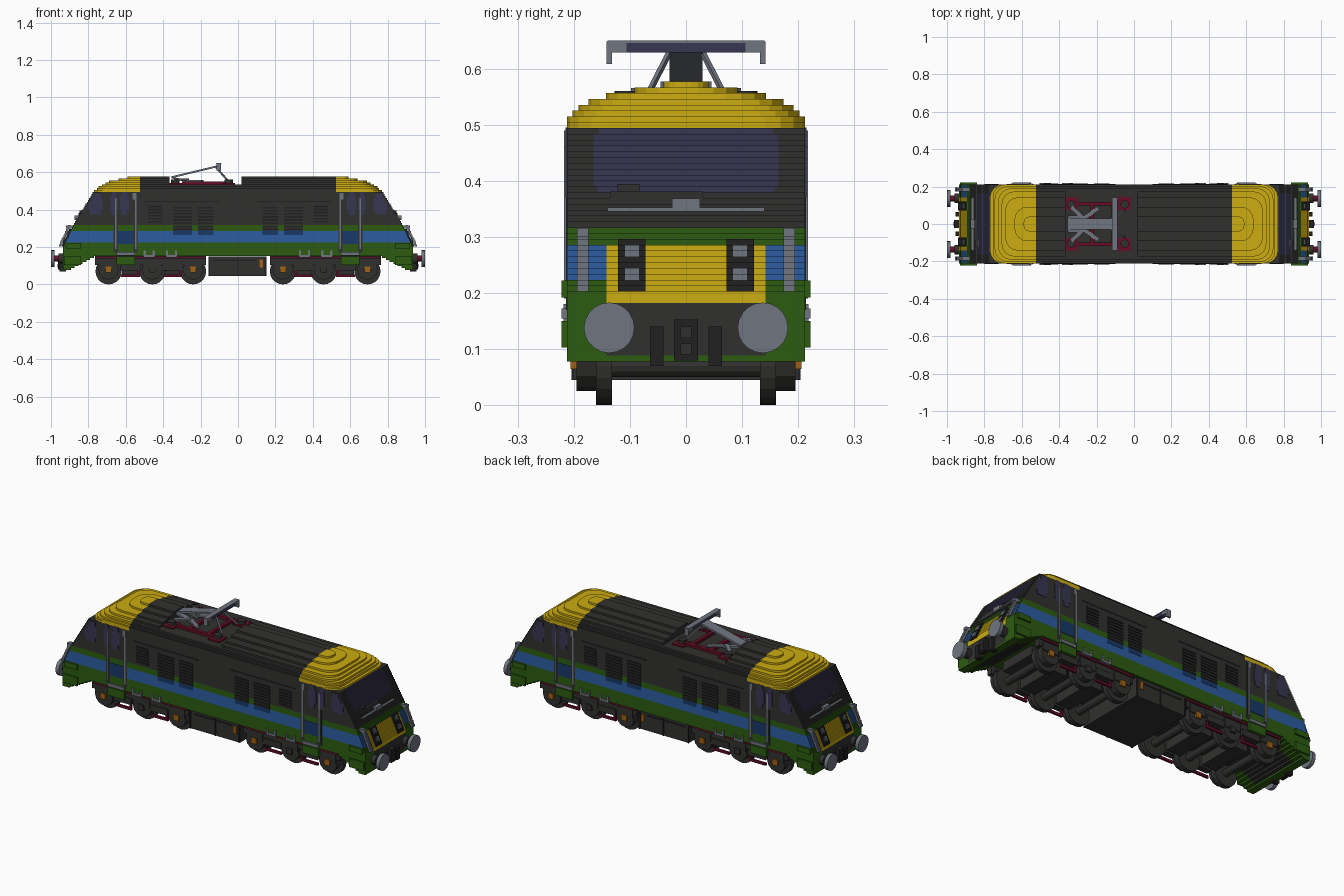
import bpy, bmesh, math
from mathutils import Vector

if "Cube" in bpy.data.objects:
    bpy.data.objects.remove(bpy.data.objects["Cube"])

# ---- materials (sRGB 0-255 turned linear) ----
COLOURS = {"charcoal": (48, 48, 47), "yellow": (204, 172, 18), "green": (44, 92, 16),
           "blue": (44, 92, 160), "dark_blue": (24, 56, 104), "glass": (56, 54, 82),
           "grey": (112, 117, 127), "dark_red": (100, 14, 40), "orange": (160, 98, 22),
           "black": (33, 33, 33)}
NAMES = list(COLOURS)
MATS = []
for n, rgb in COLOURS.items():
    lin = [((c / 255 + .055) / 1.055) ** 2.4 for c in rgb] + [1]
    m = bpy.data.materials.new(n)
    m.use_nodes = True
    m.diffuse_color = lin
    m.node_tree.nodes["Principled BSDF"].inputs["Base Color"].default_value = lin
    MATS.append(m)


class Part:
    """One object gathered from boxes, prisms, cylinders and beams."""
    def __init__(self, name):
        self.name, self.bm = name, bmesh.new()

    def prism(self, pts, z0, z1, mat):
        lo = [self.bm.verts.new((x, y, z0)) for x, y in pts]
        hi = [self.bm.verts.new((x, y, z1)) for x, y in pts]
        faces = [self.bm.faces.new(lo[::-1]), self.bm.faces.new(hi)]
        for i in range(len(pts)):
            j = (i + 1) % len(pts)
            faces.append(self.bm.faces.new((lo[i], lo[j], hi[j], hi[i])))
        for f in faces:
            f.material_index = NAMES.index(mat)

    def box(self, x, y, z, mat, mx=False, my=False):
        for sx in ((1, -1) if mx else (1,)):
            for sy in ((1, -1) if my else (1,)):
                xa, xb = sorted((x[0] * sx, x[1] * sx))
                ya, yb = sorted((y[0] * sy, y[1] * sy))
                self.prism([(xa, ya), (xb, ya), (xb, yb), (xa, yb)], z[0], z[1], mat)

    def cyl(self, c, r, depth, axis, mat, sides=16):
        rot = Vector((0, 0, 1)).rotation_difference(Vector(axis)).to_matrix().to_4x4()
        rot.translation = c
        out = bmesh.ops.create_cone(self.bm, cap_ends=True, segments=sides, radius1=r,
                                    radius2=r, depth=depth, matrix=rot)
        for f in {f for v in out["verts"] for f in v.link_faces}:
            f.material_index = NAMES.index(mat)

    def beam(self, p, q, width, thick, mat):
        p, q = Vector(p), Vector(q)
        d = (q - p).normalized()
        side = d.cross(Vector((0, 0, 1))).normalized() * width / 2
        up = side.cross(d).normalized() * thick / 2
        a, b = [[self.bm.verts.new(e + s * side + u * up)
                 for s, u in ((-1, -1), (1, -1), (1, 1), (-1, 1))] for e in (p, q)]
        quads = [a[::-1], b] + [[a[i], a[(i + 1) % 4], b[(i + 1) % 4], b[i]] for i in range(4)]
        for f in quads:
            self.bm.faces.new(f).material_index = NAMES.index(mat)

    def finish(self):
        bmesh.ops.recalc_face_normals(self.bm, faces=self.bm.faces)
        me = bpy.data.meshes.new(self.name)
        self.bm.to_mesh(me)
        self.bm.free()
        for m in MATS:
            me.materials.append(m)
        bpy.context.collection.objects.link(bpy.data.objects.new(self.name, me))


def lerp(table, z):
    for (a, u), (b, v) in zip(table, table[1:]):
        if z <= b:
            return u + (v - u) * max(0, (z - a) / (b - a))
    return table[-1][1]


H, TOP = .0104, .577
LENGTH = [(.08, .935), (.2, .935), (.315, .882), (.497, .772), (.525, .745), (.556, .69), (.577, .59)]
WIDTH = [(.517, .212), (.527, .2), (.537, .19), (.547, .172), (.557, .14), (.567, .09), (.577, .04)]
layers = [(TOP - H * (k + 1), TOP - H * k) for k in range(48)]

# ---- body shell and cab ends, stacked in thin layers ----
body, nose, roof, fittings = Part("body_shell"), Part("cab_ends"), Part("roof"), Part("cab_end_fittings")
for z0, z1 in layers:
    zm, z = (z0 + z1) / 2, (z0, z1)
    L, W = lerp(LENGTH, z1 if zm > .5 else zm), lerp(WIDTH, z1)
    if zm > .495:
        # roof: dark centre with a well, yellow rounded ends
        if zm > .54:
            roof.box((-.525, -.366), (-W, W), z, "charcoal")
            roof.box((.02, .525), (-W, W), z, "charcoal")
        else:
            roof.box((-.525, .525), (-W, W), z, "charcoal")
        r = min(W * .8, .07)
        arc = [(L - r + r * math.sin(t * math.pi / 8), W - r + r * math.cos(t * math.pi / 8)) for t in range(5)]
        outline = [(.525, W)] + arc + [(x, -y) for x, y in arc[::-1]] + [(.525, -W)]
        roof.prism(outline, z0, z1, "yellow")
        roof.prism([(-x, y) for x, y in outline], z0, z1, "yellow")
        continue
    side = "charcoal" if zm > .315 else "green" if zm > .285 else "blue" if zm > .22 else "green"
    inner = L - .05
    if zm > .15:
        body.box((-inner, inner), (-W, W), z, side)
    else:
        inner = .76 + (.15 - zm) / .07 * .14
    # middle strip of each cab end: windscreen, yellow panel, dark lower panel
    mid, half = side, .142
    if .375 < zm:
        d = max(0, abs(zm - .435) - .035)
        mid, half = "glass", .165 - d * d * 30
    elif .182 < zm < .285:
        mid = "yellow"
    elif .09 < zm < .182:
        mid = "charcoal"
    nose.box((inner, L), (half, W), z, side, True, True)
    nose.box((inner, L), (-half, half), z, mid, True)
    # lamp clusters and handrails follow the sloping face
    if .2 < zm < .3:
        fittings.box((L - .01, L + .01), (.072, .121), z, "black", True, True)
        if .222 < zm < .247 or .268 < zm < .284:
            fittings.box((L, L + .014), (.083, .11), z, "grey", True, True)
    if .205 < zm < .315:
        fittings.box((L + .012, L + .026), (.174, .194), z, "grey", True, True)
fittings.box((.87, .92), (.174, .194), (.3, .315), "grey", True, True)
# wipers
fittings.box((.84, .871), (-.14, .14), (.345, .352), "grey", True)
fittings.box((.84, .873), (-.025, .025), (.345, .368), "grey", True)
fittings.box((.83, .853), (-.135, .03), (.368, .381), "charcoal", True)
fittings.box((.82, .848), (-.122, -.083), (.381, .394), "charcoal", True)
# lower corner bulges and coupling gear
fittings.box((.84, .93), (.21, .222), (.103, .15), "green", True, True)
fittings.box((.84, .92), (.21, .222), (.192, .222), "green", True, True)
fittings.box((.92, .955), (.04, .064), (.07, .14), "black", True, True)
fittings.box((.92, .962), (-.021, .021), (.08, .153), "black", True)
fittings.box((.955, .966), (-.01, .01), (.09, .11), "charcoal", True)
fittings.box((.955, .966), (-.01, .01), (.12, .14), "charcoal", True)
for p in (body, nose, roof, fittings):
    p.finish()

# ---- buffers ----
buffers = Part("buffers")
for sx in (1, -1):
    for sy in (1, -1):
        buffers.cyl((sx * .95, sy * .137, .138), .016, .07, (1, 0, 0), "dark_red")
        buffers.cyl((sx * .99, sy * .137, .138), .045, .02, (1, 0, 0), "grey", 20)
        buffers.cyl((sx * .945, sy * .137, .138), .026, .03, (1, 0, 0), "charcoal")
buffers.finish()

# ---- side windows, doors, vents and step plates ----
sides = Part("side_details")
S = (.208, .2145)
for x0, x1, za, zb in ((.725, .80, .375, .485), (.645, .682, .37, .495), (.583, .632, .37, .495)):
    n = 5
    for i in range(n):
        za1, zb1 = za + (zb - za) * i / n, za + (zb - za) * (i + 1) / n
        cut = .008 if i in (0, n - 1) else 0
        out = min(x1 - cut, lerp(LENGTH, zb1) - .008)
        sides.box((x0 + cut, out), S, (za1, zb1), "glass", True, True)
sides.box((.56, .645), S, (.215, .285), "dark_blue", True, True)
for x in (.548, .654):
    sides.box((x - .012, x + .012), (.208, .2135), (.17, .48), "charcoal", True, True)
    sides.box((x - .004, x + .004), (.208, .217), (.19, .46), "grey", True, True)
sides.box((.543, .563), (.208, .217), (.455, .49), "grey", True, True)
sides.box((.55, .65), (.205, .222), (.155, .172), "grey", True, True)
sides.box((.55, .65), (.205, .222), (.105, .15), "green", True, True)
for x in (.355, .475):
    sides.box((x - .03, x + .03), (.205, .2185), (.145, .158), "grey", True, True)
    for d in (-.024, .024):
        sides.box((x + d - .006, x + d + .006), (.205, .2185), (.158, .18), "grey", True, True)
for x, hw, z0 in ((.172, .042, .265), (.297, .05, .265), (.442, .038, .33)):
    if z0 < .3:
        sides.box((x - hw, x + hw), (.208, .2135), (z0, .287), "dark_blue", True, True)
        sides.box((x - hw, x + hw), (.208, .2135), (.287, .315), "charcoal", True, True)
    z = max(z0, .29)
    while z < .415:
        sides.box((x - hw, x + hw), (.208, .2165), (z, z + .009), "black", True, True)
        z += .0165
sides.box((.10, .50), (.208, .2135), (.44, .447), "black", True, True)
sides.finish()

# ---- bogies and underframe ----
wheels, bogie, under = Part("wheels_and_axles"), Part("bogie_frames"), Part("underframe")
for sx in (1, -1):
    for ax in (.24, .458, .692):
        x = sx * ax
        wheels.cyl((x, 0, .07), .02, .28, (0, 1, 0), "charcoal", 12)
        for sy in (1, -1):
            wheels.cyl((x, sy * .146, .07), .07, .028, (0, 1, 0), "charcoal", 20)
            wheels.cyl((x, sy * .175, .08), .055, .04, (0, 1, 0), "charcoal", 12)
            bogie.box((x - .05, x + .05), (sy * .16, sy * .2), (.085, .135), "charcoal")
            cap = "charcoal" if ax == .458 else "orange"
            bogie.box((x - .016, x + .016), (sy * .195, sy * .206), (.065, .097), cap)
bogie.box((.17, .765), (.165, .195), (.105, .152), "charcoal", True, True)
bogie.box((.20, .74), (-.11, .11), (.1, .152), "charcoal", True)
for x in (.35, .575):
    bogie.box((x - .045, x + .045), (-.12, .12), (.05, .11), "charcoal", True)
    bogie.box((x - .055, x + .055), (.165, .2), (.075, .11), "charcoal", True, True)
    bogie.box((x - .05, x + .05), (.18, .192), (.04, .053), "dark_red", True, True)
    bogie.box((x - .05, x - .038), (.18, .192), (.05, .08), "dark_red", True, True)
under.box((-.158, .152), (-.2, .2), (.045, .15), "charcoal")
for x in (-.155, 0, .146):
    under.box((x - .004, x + .004), (.195, .204), (.045, .14), "black", my=True)
under.box((-.13, .1), (.195, .203), (.125, .133), "black", my=True)
under.box((.115, .133), (.195, .207), (.09, .132), "orange", my=True)
under.box((.17, .76), (.198, .204), (.138, .149), "dark_red", True, True)
for p in (wheels, bogie, under):
    p.finish()

# ---- pantograph on its red frame ----
base, arm = Part("pantograph_base"), Part("pantograph_arm")
FLOOR = .534
base.box((-.30, -.06), (.098, .118), (FLOOR, .55), "dark_red", my=True)
for x in (-.335, -.05):
    base.box((x - .035, x + .035), (.075, .145), (FLOOR, .543), "dark_red", my=True)
    for sy in (1, -1):
        base.cyl((x, sy * .105, .548), .022, .024, (0, 0, 1), "charcoal", 12)
base.box((-.235, -.215), (-.1, .1), (FLOOR, .55), "dark_red")
base.box((-.12, -.1), (-.1, .1), (FLOOR, .55), "dark_red")
for sy in (1, -1):
    arm.beam((-.355, sy * .03, .572), (-.26, sy * .03, .547), .03, .01, "grey")
    arm.beam((-.335, sy * .09, .56), (-.27, sy * .03, .56), .022, .01, "grey")
    arm.beam((-.27, sy * .03, .553), (-.19, sy * .085, .553), .022, .01, "grey")
    arm.beam((-.12, sy * .03, .628), (-.05, sy * .07, .55), .008, .008, "grey")
arm.beam((-.355, 0, .573), (-.1, 0, .634), .058, .01, "grey")
arm.box((-.115, -.09), (-.106, .106), (.629, .648), "glass")
arm.box((-.115, -.09), (.106, .142), (.629, .648), "grey", my=True)
arm.box((-.115, -.09), (.132, .142), (.608, .63), "grey", my=True)
arm.box((-.117, -.088), (-.14, .14), (.646, .65), "grey")
base.finish()
arm.finish()
